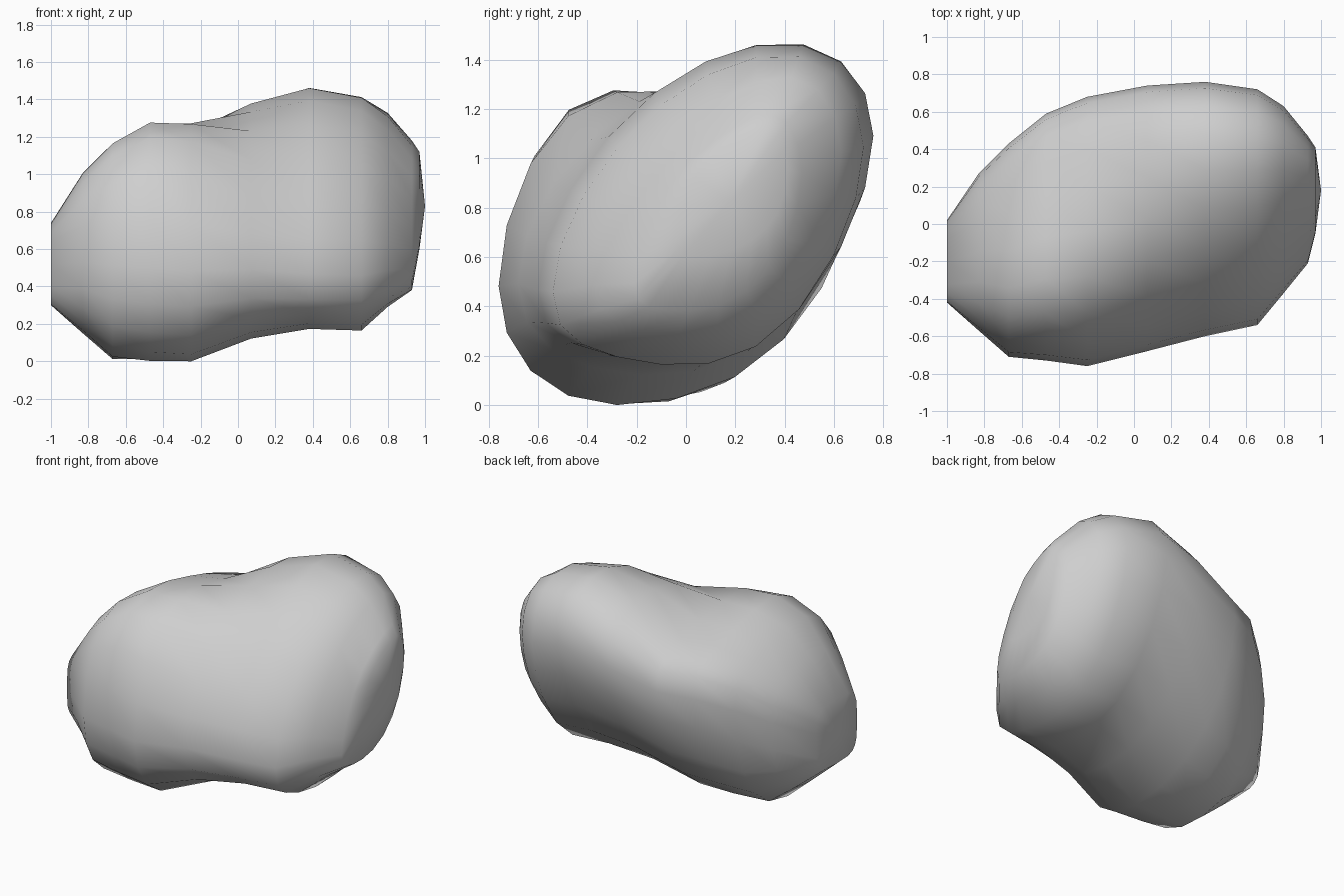
import bpy
import bmesh
from math import sin, cos, pi, radians, copysign, tau

cube = bpy.data.objects.get("Cube")
if cube:
    bpy.data.objects.remove(cube, do_unlink=True)

SIDES = 20

# Cross-sections along x: x, centre (y, z), half size (y, z), roundness,
# and the lean in degrees of the back, top, front and bottom of the outline
SECTIONS = [
    (-1.00, (-0.20, 0.52), (0.22, 0.22), 0.50, (5, 0, 0, 0)),
    (-0.83, (-0.15, 0.58), (0.42, 0.43), 0.82, (14, -8, 4, 0)),
    (-0.67, (-0.14, 0.59), (0.57, 0.58), 0.89, (20, -12, 6, 4)),
    (-0.47, (-0.07, 0.64), (0.66, 0.64), 0.92, (22, -14, 11, 13)),
    (-0.25, (-0.04, 0.64), (0.72, 0.64), 0.94, (25, -9, 13, 17)),
    (0.07, (0.03, 0.75), (0.71, 0.63), 1.00, (26, 22, 24, 13)),
    (0.38, (0.08, 0.82), (0.68, 0.65), 1.01, (25, 28, 33, 10)),
    (0.66, (0.09, 0.79), (0.63, 0.63), 1.01, (24, 29, 32, 9)),
    (0.80, (0.13, 0.81), (0.50, 0.52), 0.98, (24, 35, 38, 12)),
    (0.93, (0.13, 0.78), (0.34, 0.40), 0.92, (22, 42, 44, 20)),
    (0.97, (0.18, 0.86), (0.23, 0.26), 0.85, (18, 42, 46, 28)),
]


def bulge(v, roundness):
    """Fill out an ellipse towards a rounded box."""
    return copysign(abs(v) ** roundness, v)


def blend_lean(leans, t):
    """Mix the four leans smoothly by direction."""
    return sum(radians(lean) * max(0, cos(t - k * pi / 2)) ** 2
               for k, lean in enumerate(leans))


def add_ring(bm, x, centre, half, roundness, leans):
    ring = []
    for i in range(SIDES):
        t = tau * i / SIDES
        y = centre[0] + half[0] * bulge(cos(t), roundness)
        z = centre[1] + half[1] * bulge(sin(t + blend_lean(leans, t)), roundness)
        ring.append(bm.verts.new((x, y, z)))
    return ring


# Two-lobed body skinned over the sections
bm = bmesh.new()
rings = [add_ring(bm, *section) for section in SECTIONS]
for a, b in zip(rings, rings[1:]):
    for i in range(SIDES):
        j = (i + 1) % SIDES
        bm.faces.new((a[i], a[j], b[j], b[i]))

# Closed ends, each fanned to a shallow tip
for ring, tip_x in ((rings[0], -1.0), (rings[-1], 1.0)):
    middle = sum((v.co for v in ring), ring[0].co * 0) / SIDES
    tip = bm.verts.new((tip_x, middle.y, middle.z))
    for i in range(SIDES):
        bm.faces.new((ring[i], ring[(i + 1) % SIDES], tip))

bmesh.ops.recalc_face_normals(bm, faces=bm.faces)
for face in bm.faces:
    face.smooth = True

# Rest the lowest point on the ground
lowest = min(v.co.z for v in bm.verts)
bmesh.ops.translate(bm, verts=bm.verts, vec=(0, 0, -lowest))

mesh = bpy.data.meshes.new("lumpy_body")
bm.to_mesh(mesh)
bm.free()
body = bpy.data.objects.new("lumpy_body", mesh)
bpy.context.collection.objects.link(body)

# Single plain grey
grey = bpy.data.materials.new("light_grey")
grey.use_nodes = True
colour = (0.62, 0.62, 0.62, 1.0)
grey.diffuse_color = colour
grey.node_tree.nodes["Principled BSDF"].inputs["Base Color"].default_value = colour
mesh.materials.append(grey)
